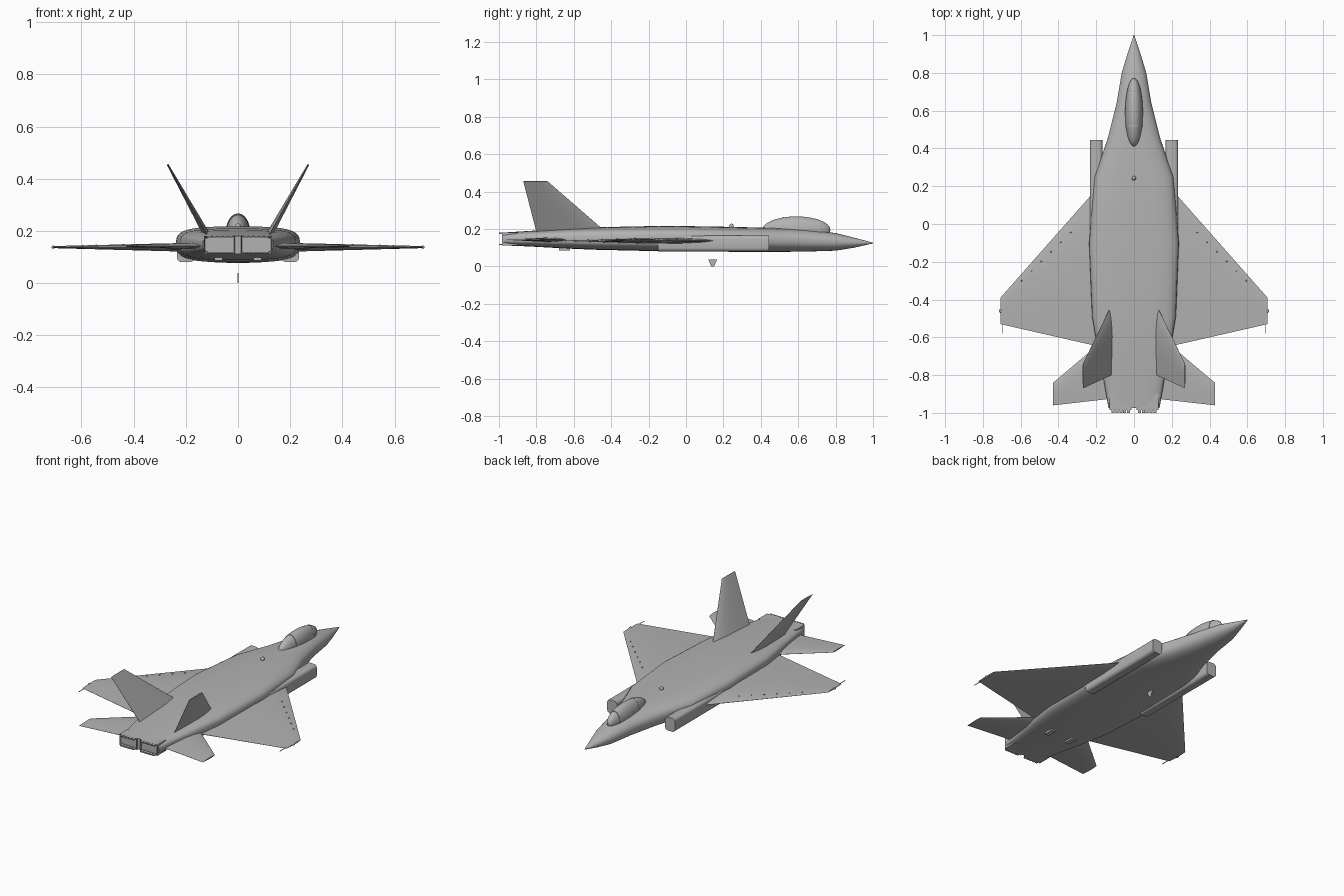
import bpy, bmesh, math
from mathutils import Vector, Matrix

if "Cube" in bpy.data.objects:
    bpy.data.objects.remove(bpy.data.objects["Cube"])

grey = bpy.data.materials.new("airframe grey")
grey.diffuse_color = (0.45, 0.45, 0.45, 1)
grey.use_nodes = True
grey.node_tree.nodes["Principled BSDF"].inputs["Base Color"].default_value = grey.diffuse_color


def finish(name, bm, mirror=False, smooth=None):
    bmesh.ops.recalc_face_normals(bm, faces=bm.faces)
    me = bpy.data.meshes.new(name)
    bm.to_mesh(me)
    bm.free()
    me.materials.append(grey)
    ob = bpy.data.objects.new(name, me)
    bpy.context.collection.objects.link(ob)
    if mirror:
        ob.modifiers.new("mirror", 'MIRROR')
    if smooth:
        bpy.ops.object.select_all(action='DESELECT')
        ob.select_set(True)
        bpy.context.view_layer.objects.active = ob
        bpy.ops.object.shade_smooth_by_angle(angle=math.radians(smooth))
    return ob


def loft(bm, rings):
    """Skin closed rings of points and cap both ends."""
    vs = [[bm.verts.new(p) for p in r] for r in rings]
    n = len(vs[0])
    for a, b in zip(vs, vs[1:]):
        for i in range(n):
            bm.faces.new((a[i], a[(i + 1) % n], b[(i + 1) % n], b[i]))
    bm.faces.new(vs[0])
    bm.faces.new(vs[-1])


def box(bm, x0, x1, y0, y1, z0, z1):
    m = Matrix.Translation(((x0 + x1) / 2, (y0 + y1) / 2, (z0 + z1) / 2)) @ \
        Matrix.Diagonal((x1 - x0, y1 - y0, z1 - z0, 1))
    return bmesh.ops.create_cube(bm, size=1, matrix=m)['verts']


def ball(bm, c, r, seg=12):
    bmesh.ops.create_uvsphere(bm, u_segments=seg, v_segments=seg // 2, radius=1,
                              matrix=Matrix.Translation(c) @ Matrix.Diagonal((*r, 1)))


# Fuselage: superellipse sections (y, half width, top, bottom, exponent)
sections = [(1, .002, .127, .123, 2), (.9, .035, .153, .1, 2), (.8, .065, .178, .084, 2.1),
            (.64, .092, .197, .079, 2.3), (.45, .14, .206, .077, 2.6), (.25, .21, .211, .078, 3),
            (-.1, .238, .217, .08, 3.4), (-.49, .222, .209, .089, 3.4), (-.65, .195, .202, .096, 3.4),
            (-.83, .16, .19, .106, 3.4), (-.975, .135, .181, .112, 3.6)]
rings = []
for y, w, zt, zb, e in sections:
    ring = []
    for i in range(40):
        t = 2 * math.pi * i / 40
        c, s = math.cos(t), math.sin(t)
        ring.append((w * math.copysign(abs(c) ** (2 / e), c), y,
                     (zt + zb) / 2 + (zt - zb) / 2 * math.copysign(abs(s) ** (2 / e), s)))
    rings.append(ring)
bm = bmesh.new()
loft(bm, rings)
finish("fuselage", bm, smooth=35)

# Canopy and its two frame hoops
bm = bmesh.new()
ball(bm, (0, .59, .195), (.047, .182, .072), 32)
finish("canopy", bm, smooth=40)
for name, y in (("canopy_front_hoop", .705), ("canopy_rear_hoop", .52)):
    f = math.sqrt(1 - ((y - .59) / .182) ** 2) * 1.03
    bm = bmesh.new()
    bmesh.ops.create_cone(bm, cap_ends=True, segments=32, radius1=1, radius2=1, depth=.006,
                          matrix=Matrix.Translation((0, y, .195)) @ Matrix.Diagonal((.047 * f, 1, .072 * f, 1))
                          @ Matrix.Rotation(math.pi / 2, 4, 'X'))
    finish(name, bm, smooth=40)

# Side intake ducts
bm = bmesh.new()
box(bm, .167, .234, -.15, .445, .08, .165)
long_edges = [e for e in bm.edges if abs(e.verts[0].co.y - e.verts[1].co.y) > .1]
bmesh.ops.bevel(bm, geom=long_edges, offset=.018, segments=3, affect='EDGES', profile=.5)
finish("intake_duct", bm, True, 35)


def surface(name, root_le, root_te, tip_le, tip_te, t_root, t_tip, up):
    """Tapered lens-section wing between a root chord and a tip chord."""
    prof = [(0, .05), (.06, .45), (.2, .85), (.42, 1), (.7, .6), (1, .06)]
    rings = []
    for le, te, t in ((root_le, root_te, t_root), (tip_le, tip_te, t_tip)):
        le, te, n = Vector(le), Vector(te), Vector(up).normalized() * t / 2
        rings.append([le.lerp(te, c) + n * h for c, h in prof] +
                     [le.lerp(te, c) - n * h for c, h in reversed(prof)])
    bm = bmesh.new()
    loft(bm, rings)
    finish(name, bm, True, 30)


# Wings, tailplanes and canted fins
surface("wing", (.15, .24, .137), (.15, -.657, .137), (.707, -.39, .138), (.707, -.53, .138),
        .036, .008, (0, 0, 1))
surface("tailplane", (.12, -.58, .142), (.12, -.925, .142), (.428, -.84, .142), (.428, -.96, .142),
        .026, .008, (0, 0, 1))
surface("tail_fin", (.12, -.43, .185), (.12, -.8, .185), (.27, -.74, .455), (.27, -.87, .455),
        .026, .007, (-.27, 0, .15))

# Rectangular nozzles with a recessed outlet
bm = bmesh.new()
box(bm, .012, .13, -.985, -.9, .112, .181)
back = [f for f in bm.faces if f.calc_center_median().y < -.98]
bmesh.ops.inset_region(bm, faces=back, thickness=.009, use_even_offset=True)
bmesh.ops.translate(bm, verts=list(back[0].verts), vec=(0, .03, 0))
finish("nozzle", bm, True)

# Nozzle petals along the top and bottom lips
bm = bmesh.new()
for i in range(5):
    x = .022 + i * .02
    for z in (.113, .174):
        box(bm, x, x + .016, -1, -.97, z, z + .006)
finish("nozzle_petals", bm, True)

# Belly fairings under the tail
bm = bmesh.new()
box(bm, .06, .09, -.68, -.62, .086, .115)
finish("belly_fairing", bm, True)

# Thin blade antenna below the belly
bm = bmesh.new()
loft(bm, [[(x, .119, .038), (x, .167, .038), (x, .15, 0), (x, .134, 0)] for x in (-.002, .002)])
finish("belly_antenna", bm)

# Small dome on the spine
bm = bmesh.new()
ball(bm, (0, .243, .215), (.012, .012, .014))
finish("spine_dome", bm, smooth=60)

# Wingtip lights and trailing wicks
bm = bmesh.new()
ball(bm, (.708, -.46, .138), (.007, .01, .006))
finish("wingtip_light", bm, True, 60)
bm = bmesh.new()
box(bm, .694, .697, -.58, -.52, .1365, .1395)
finish("static_wick", bm, True)

# Fasteners behind the wing leading edge
bm = bmesh.new()
for i in range(6):
    k = i / 5
    ball(bm, (.335 + .26 * k, -.045 - .255 * k, .149 - .005 * k), (.004, .004, .003), 8)
finish("wing_fasteners", bm, True, 60)
